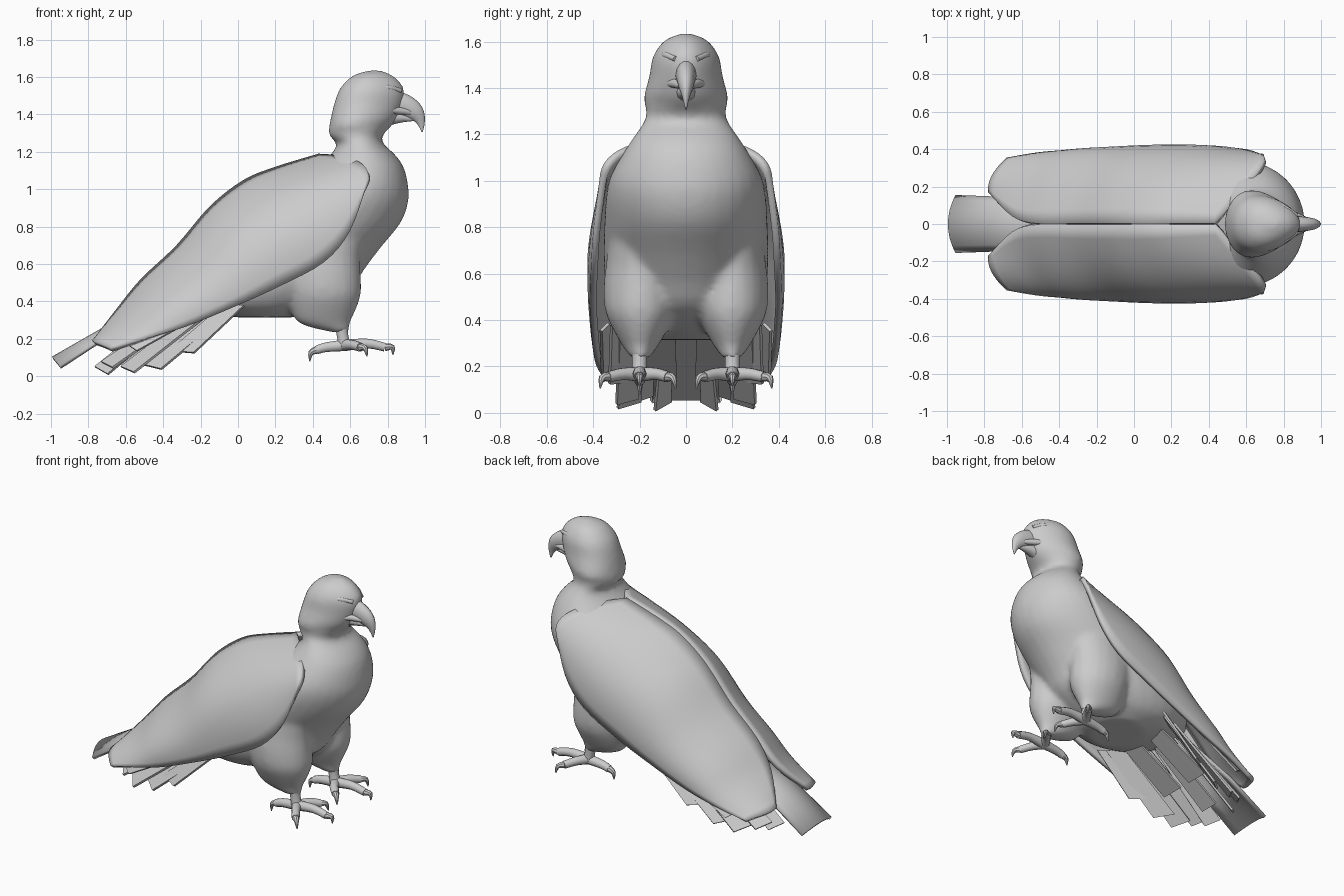
import bpy, bmesh
from math import sin, cos, pi, radians
from mathutils import Vector

if "Cube" in bpy.data.objects:
    bpy.data.objects.remove(bpy.data.objects["Cube"])


def finish(name, verts, faces, mirror=False, thick=0, recalc=True):
    me = bpy.data.meshes.new(name)
    me.from_pydata([tuple(v) for v in verts], [], faces)
    if recalc:
        bm = bmesh.new()
        bm.from_mesh(me)
        bmesh.ops.recalc_face_normals(bm, faces=bm.faces)
        bm.to_mesh(me)
        bm.free()
    ob = bpy.data.objects.new(name, me)
    bpy.context.collection.objects.link(ob)
    bpy.ops.object.select_all(action='DESELECT')
    ob.select_set(True)
    bpy.context.view_layer.objects.active = ob
    bpy.ops.object.shade_smooth_by_angle(angle=radians(40))
    if thick:
        m = ob.modifiers.new("thickness", 'SOLIDIFY')
        m.thickness, m.offset = thick, -1
    if mirror:
        m = ob.modifiers.new("mirror", 'MIRROR')
        m.use_axis = (False, True, False)
        m.use_mirror_merge = False
    return ob


def smooth(rows, n):
    """Catmull-Rom resampling of a list of equal-length tuples."""
    out, last = [], len(rows) - 1
    for i in range(last):
        a, b, c, d = (rows[max(0, min(last, i + k))] for k in (-1, 0, 1, 2))
        for s in range(n):
            t = s / n
            out.append([0.5 * (2 * q + (r - p) * t + (2 * p - 5 * q + 4 * r - w) * t * t
                               + (3 * q - p - 3 * r + w) * t ** 3)
                        for p, q, r, w in zip(a, b, c, d)])
    return out + [list(rows[-1])]


def skin_data(rings, base=0):
    n = len(rings[0])
    verts = [v for r in rings for v in r]
    faces = [(i * n + j, i * n + (j + 1) % n, (i + 1) * n + (j + 1) % n, (i + 1) * n + j)
             for i in range(len(rings) - 1) for j in range(n)]
    faces += [tuple(range(n)), tuple(range(len(verts) - n, len(verts)))]
    return verts, [tuple(base + k for k in f) for f in faces]


def tube(name, pts, mirror=False, squash=1, n=10, steps=3):
    """pts: (x, y, z, radius)"""
    rows = smooth(pts, steps)
    P = [Vector(r[:3]) for r in rows]
    side = (P[-1] - P[0]).cross(Vector((0, 0, 1)))
    side = side.normalized() if side.length > 0.02 else Vector((0, 1, 0))
    rings = []
    for i, p in enumerate(P):
        t = (P[min(i + 1, len(P) - 1)] - P[max(i - 1, 0)]).normalized()
        up = side.cross(t).normalized()
        r = max(rows[i][3], 0.002)
        rings.append([p + side * (r * squash * cos(2 * pi * k / n)) + up * (r * sin(2 * pi * k / n))
                      for k in range(n)])
    return finish(name, *skin_data(rings), mirror)


# head, neck and body: horizontal rings (z, back x, front x, half width)
profile = [(1.635, .70, .77, .02), (1.615, .63, .815, .075), (1.585, .585, .855, .11),
           (1.53, .54, .89, .142), (1.45, .512, .88, .155), (1.36, .492, .84, .178),
           (1.29, .485, .775, .17), (1.245, .53, .775, .187), (1.19, .50, .835, .225),
           (1.12, .43, .885, .27), (1.02, .30, .91, .325), (.93, .17, .91, .345),
           (.82, -.02, .87, .352), (.69, -.20, .765, .355), (.57, -.32, .675, .35),
           (.46, -.36, .60, .335), (.37, -.25, .46, .28), (.315, -.02, .31, .18)]
rings = []
for z, x0, x1, w in smooth(profile, 3):
    taper = 0.22 if z > 1.32 else 0.0
    c, a = (x0 + x1) / 2, (x1 - x0) / 2
    rings.append([Vector((c + a * cos(t), w * sin(t) * (1 - taper * cos(t)), z))
                  for t in (2 * pi * k / 32 for k in range(32))])
verts, faces = skin_data(rings)

# feathered thighs: (z, centre x, half length, half width), fused with the body
for sy in (1, -1):
    rings = []
    for z, cx, rx, ry in smooth([(.98, .50, .15, .07), (.80, .46, .215, .125), (.64, .43, .225, .148),
                                 (.54, .44, .217, .158), (.44, .455, .203, .152), (.36, .455, .178, .118),
                                 (.28, .465, .133, .072), (.235, .55, .045, .04)], 3):
        rings.append([Vector((cx + rx * cos(t), sy * .197 + ry * sin(t), z))
                      for t in (2 * pi * k / 20 for k in range(20))])
    v, f = skin_data(rings, len(verts))
    verts, faces = verts + v, faces + f
body = finish("body_head_and_thighs", verts, faces)
m = body.modifiers.new("fuse", 'REMESH')
m.mode, m.voxel_size, m.use_smooth_shade = 'VOXEL', .016, True
m = body.modifiers.new("blend", 'SMOOTH')
m.factor, m.iterations = .5, 10

# folded wings: rows of ridge, middle and lower edge points, front to back
wing = [((.43, .004, 1.19), (.65, .265, 1.145), (.69, .37, 1.03)),
        ((.20, .004, 1.12), (.42, .315, 1.01), (.60, .40, .78)),
        ((.03, .004, 1.05), (.22, .35, .88), (.46, .41, .61)),
        ((-.15, .004, .91), (.00, .35, .75), (.22, .415, .48)),
        ((-.33, .004, .70), (-.20, .34, .56), (.00, .41, .38)),
        ((-.52, .004, .52), (-.41, .32, .41), (-.28, .40, .265)),
        ((-.65, .04, .36), (-.57, .28, .30), (-.50, .385, .20)),
        ((-.78, .17, .19), (-.76, .26, .185), (-.68, .355, .15))]
rows, cols, verts = smooth([sum(r, ()) for r in wing], 4), 12, []
for r in rows:
    T, M, B = Vector(r[:3]), Vector(r[3:6]), Vector(r[6:])
    for j in range(cols + 1):
        t = j / cols
        verts.append(T * ((1 - t) * (1 - 2 * t)) + M * (4 * t * (1 - t)) + B * (t * (2 * t - 1)))
n = cols + 1
faces = [(i * n + j, i * n + j + 1, (i + 1) * n + j + 1, (i + 1) * n + j)
         for i in range(len(rows) - 1) for j in range(cols)]
finish("wing", verts, faces, mirror=True, thick=.03, recalc=False)

# arched tail
verts, faces = [], []
for x, z, w in ((-.25, .50, .11), (-.68, .285, .145), (-.995, .105, .155)):
    for j in range(9):
        s = j / 4 - 1
        verts.append((x + (.04 * s * s if x < -.9 else 0), s * w, z - .05 * s * s))
for i in range(2):
    for j in range(8):
        faces.append((i * 9 + j, i * 9 + j + 1, i * 9 + j + 10, i * 9 + j + 9))
finish("tail", verts, faces, thick=.02, recalc=False)


# flight and under-tail feathers: root, tip, half-width vector
def feather(name, root, tip, half, mirror=True):
    R, T, H = Vector(root), Vector(tip), Vector(half)
    N = (T - R).cross(H).normalized() * .007
    verts = [p + s * k * H + u * N for p, k in ((R, .8), (T, 1)) for u in (-1, 1) for s in (-1, 1)]
    faces = [(0, 1, 3, 2), (4, 5, 7, 6), (0, 1, 5, 4), (2, 3, 7, 6), (0, 2, 6, 4), (1, 3, 7, 5)]
    finish(name, verts, faces, mirror)


feather("feather_inner", (-.28, .07, .40), (-.73, .10, .03), (.035, .035, -.02))
feather("feather_second", (-.22, .17, .39), (-.70, .19, .06), (.03, .045, -.015))
feather("feather_third", (-.14, .22, .38), (-.59, .245, .035), (.035, .05, -.015))
feather("feather_fourth", (-.05, .25, .38), (-.46, .255, .05), (.05, .045, -.012))
feather("feather_fifth", (-.02, .29, .38), (-.30, .29, .13), (.065, .04, -.005))
feather("feather_outer", (-.17, .35, .37), (-.57, .34, .155), (.03, .02, -.02))
feather("feather_center", (-.2, 0, .38), (-.62, 0, .06), (0, .065, 0), mirror=False)
feather("feather_under_tail", (-.05, .11, .37), (-.42, .12, .15), (0, .08, 0))

# hooked beak, lower jaw and mouth corners
tube("beak", [(.78, 0, 1.455, .078), (.85, 0, 1.455, .07), (.91, 0, 1.437, .06),
              (.952, 0, 1.405, .047), (.977, 0, 1.36, .024), (.985, 0, 1.305, .003)],
     squash=.66, n=14)
tube("lower_jaw", [(.74, 0, 1.375, .06), (.85, 0, 1.385, .035), (.95, 0, 1.373, .008)], squash=1.1)
tube("mouth_corner", [(.79, .092, 1.42, .01), (.85, .05, 1.42, .02), (.92, .022, 1.41, .015)], True)

# eyes and brows
bpy.ops.mesh.primitive_uv_sphere_add(segments=16, ring_count=10, radius=.026)
src = bpy.context.object
ev = [v.co + Vector((.79, .087, 1.505)) for v in src.data.vertices]
ef = [tuple(p.vertices) for p in src.data.polygons]
bpy.data.objects.remove(src)
finish("eye", ev, ef, mirror=True)
tube("brow", [(.75, .105, 1.53, .006), (.80, .09, 1.543, .015), (.87, .045, 1.525, .012)], True)

# ankles, toes and claws
tube("ankle", [(.55, .2, .29, .036), (.56, .2, .21, .032), (.572, .2, .155, .036)], True)
toes = {"front": [(.57, .2, .165), (.69, .2, .175), (.785, .2, .155), (.825, .2, .155), (.828, .2, .115)],
        "outer": [(.57, .2, .165), (.61, .27, .168), (.655, .335, .155), (.68, .362, .15), (.69, .37, .105)],
        "inner": [(.57, .2, .165), (.61, .13, .168), (.655, .08, .155), (.68, .055, .15), (.69, .045, .105)],
        "back": [(.57, .2, .165), (.47, .2, .155), (.42, .2, .14), (.39, .2, .125), (.384, .2, .08)]}
for key, (a, b, c, d, e) in toes.items():
    tube("toe_" + key, [a + (.032,), b + (.027,), c + (.024,)], True)
    tube("claw_" + key, [c + (.021,), d + (.015,), e + (.003,)], True, n=8)
